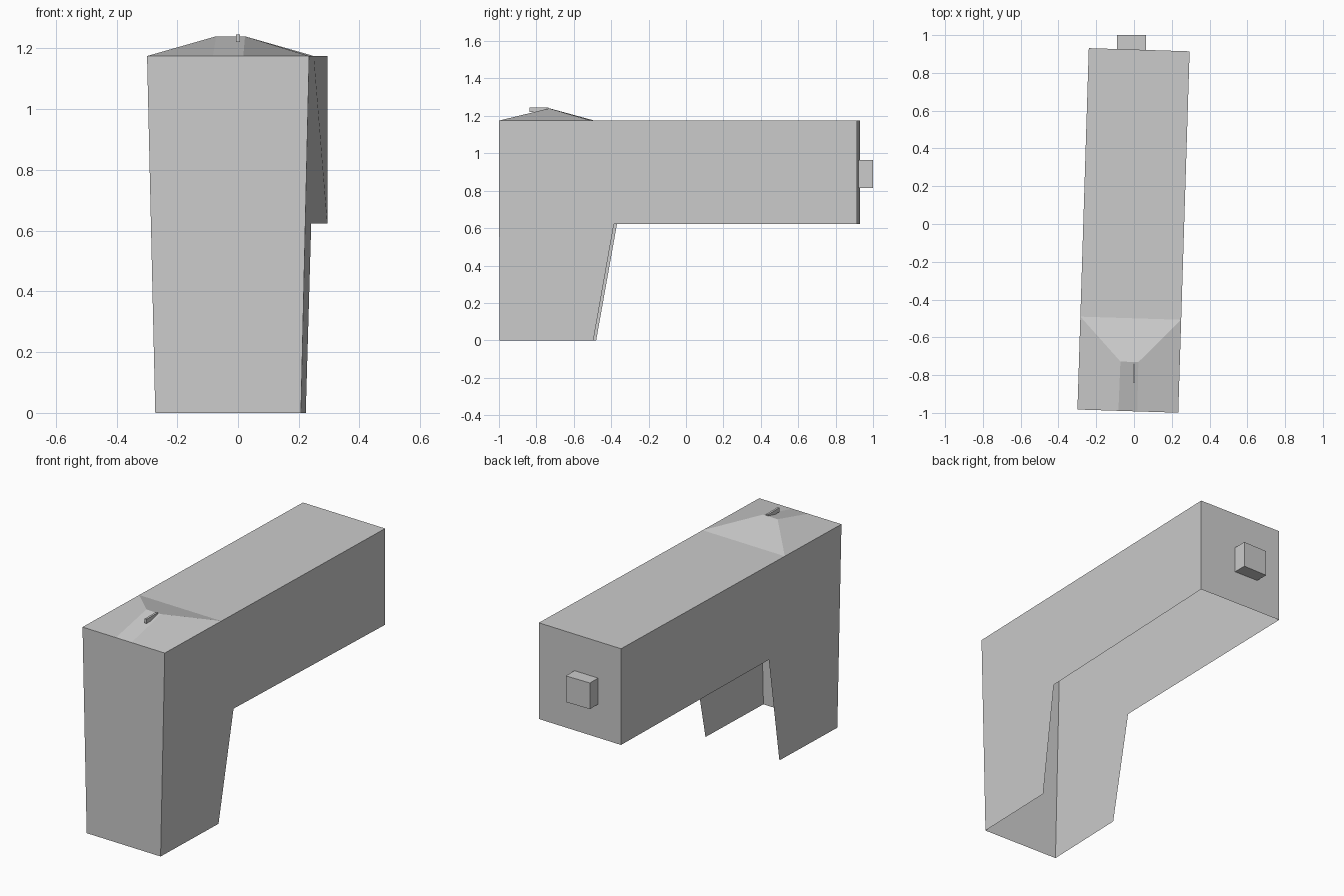
import bpy, bmesh, math
from mathutils import Matrix

if "Cube" in bpy.data.objects:
    bpy.data.objects.remove(bpy.data.objects["Cube"])

# Half of the symmetric open shell in its own frame: (half width, length, height)
HALF = {
    "front_top": (0.267, -0.957, 1.175),
    "front_low": (0.240, -0.957, 0.0),
    "grip_low": (0.240, -0.454, 0.0),
    "grip_mid": (0.2545, -0.343, 0.623),
    "rear_low": (0.267, 0.957, 0.623),
    "rear_top": (0.267, 0.957, 1.175),
    "top_mid": (0.267, -0.465, 1.175),
    "ramp_low": (0.050, -0.957, 1.175),
    "ramp_high": (0.0475, -0.696, 1.24),
}


def finish(bm, name):
    bmesh.ops.recalc_face_normals(bm, faces=bm.faces)
    mesh = bpy.data.meshes.new(name)
    bm.to_mesh(mesh)
    bm.free()
    obj = bpy.data.objects.new(name, mesh)
    bpy.context.collection.objects.link(obj)
    return obj


def box(name, lo, hi):
    bm = bmesh.new()
    size = [b - a for a, b in zip(lo, hi)]
    mid = [(a + b) / 2 for a, b in zip(lo, hi)]
    bmesh.ops.create_cube(bm, size=1, matrix=Matrix.Translation(mid) @ Matrix.Diagonal((*size, 1)))
    return finish(bm, name)


# Body shell: open underneath and behind the grip
bm = bmesh.new()
L = {k: bm.verts.new((-x, y, z)) for k, (x, y, z) in HALF.items()}
R = {k: bm.verts.new((x, y, z)) for k, (x, y, z) in HALF.items()}

# Side walls and the top panels beside the ramp
for S in (L, R):
    for keys in (("front_top", "front_low", "grip_low", "grip_mid", "top_mid"),
                 ("top_mid", "grip_mid", "rear_low", "rear_top"),
                 ("front_top", "ramp_low", "ramp_high", "top_mid")):
        bm.faces.new([S[k] for k in keys])

# Faces spanning both sides: ramp, slope behind it, flat top, rear wall
for a, b in (("ramp_low", "ramp_high"), ("ramp_high", "top_mid"),
             ("top_mid", "rear_top"), ("rear_top", "rear_low")):
    bm.faces.new((L[a], R[a], R[b], L[b]))

# Front wall
bm.faces.new((L["front_low"], R["front_low"], R["front_top"],
              R["ramp_low"], L["ramp_low"], L["front_top"]))

# The whole shell is turned slightly about the vertical
bm.transform(Matrix.Translation((-0.0025, -0.034, 0)) @ Matrix.Rotation(math.radians(-1.8), 4, "Z"))
finish(bm, "body_shell")

# Block on the rear wall and thin sight on the ramp
box("rear_block", (-0.09, 0.915, 0.815), (0.063, 1.0, 0.965))
box("sight_fin", (-0.006, -0.838, 1.222), (0.006, -0.735, 1.246))
